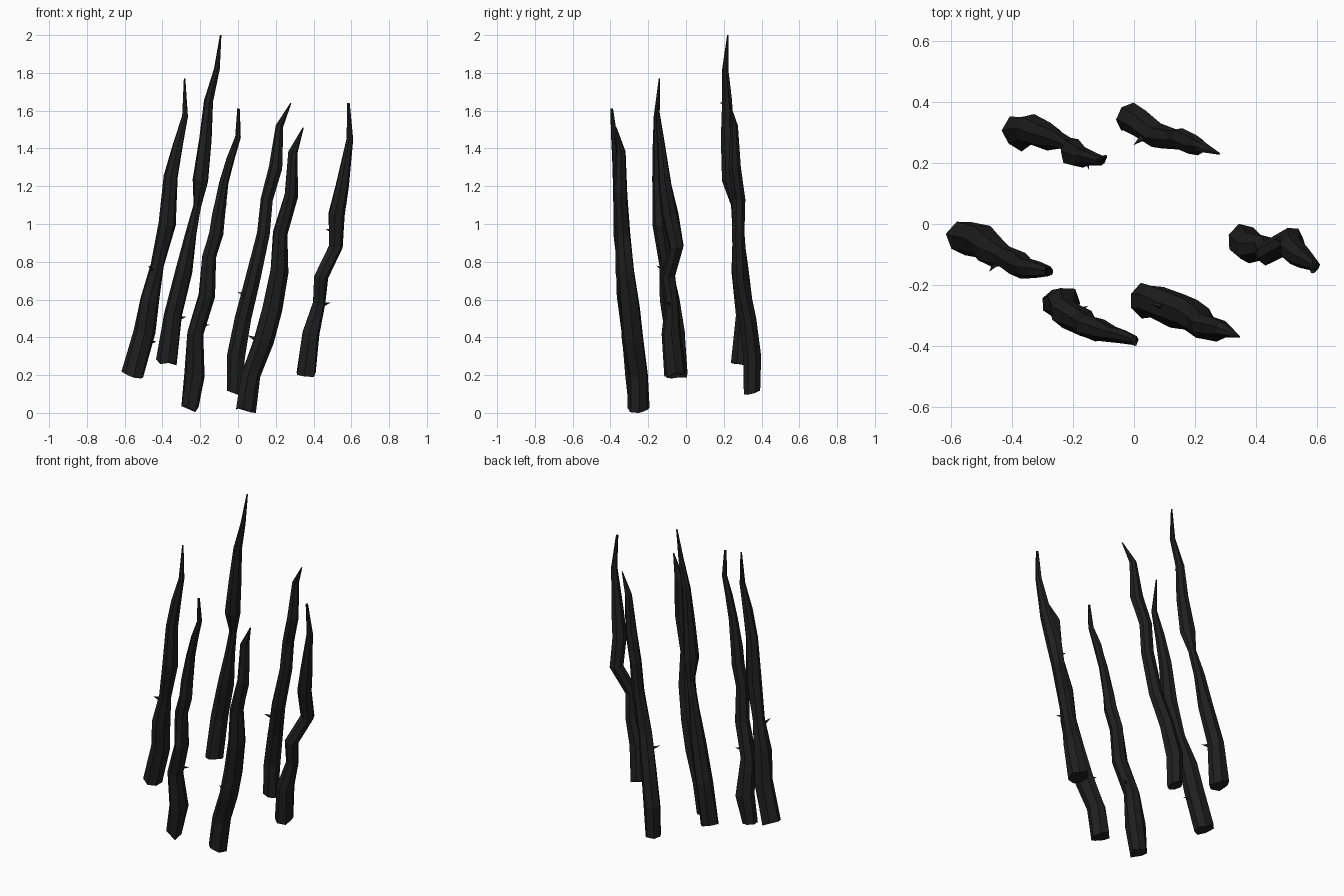
import bpy, bmesh, math, random
from mathutils import Vector

random.seed(4)
SIDES = 7

bark = bpy.data.materials.new("charcoal black")
bark.diffuse_color = (0.0135, 0.0135, 0.014, 1)


def add_thorn(bm, root, direction, length):
    """Short three-sided spike with its base sunk in the stem."""
    d = Vector(direction).normalized()
    u = d.orthogonal().normalized()
    v = d.cross(u)
    w = length * 0.3
    base = [bm.verts.new(root + w * (math.cos(a) * u + math.sin(a) * v))
            for a in (0, 2.1, 4.2)]
    tip = bm.verts.new(root + d * length)
    for i in range(3):
        bm.faces.new((base[i], base[(i + 1) % 3], tip))
    bm.faces.new(base[::-1])


def add_stem(name, path, thorns):
    """Crooked tapering stem; path rows are x, y, z, radius."""
    bm = bmesh.new()
    pts = [Vector(p[:3]) for p in path]
    axis = (pts[-1] - pts[0]).normalized()
    u = Vector((1, 0, 0))
    u = (u - axis * u.dot(axis)).normalized()
    v = axis.cross(u)
    twist = random.uniform(0, 1)
    rings = []
    for k, (p, row) in enumerate(zip(pts, path)):
        ring = []
        for i in range(SIDES):
            a = 2 * math.pi * i / SIDES + twist
            r = row[3] * random.uniform(0.93, 1.15)
            co = p + r * (math.cos(a) * u + math.sin(a) * v)
            if k == 0:
                co.z += random.uniform(-0.015, 0.015)   # ragged broken foot
            co.z = max(co.z, 0)
            ring.append(bm.verts.new(co))
        rings.append(ring)
    for a, b in zip(rings, rings[1:]):
        for i in range(SIDES):
            j = (i + 1) % SIDES
            bm.faces.new((a[i], a[j], b[j], b[i]))
    bm.faces.new(rings[0][::-1])
    bm.faces.new(rings[-1])
    # thorns: height, direction, length from the stem centre
    for z, direction, length in thorns:
        for a, b in zip(pts, pts[1:]):
            if a.z <= z < b.z:
                add_thorn(bm, a.lerp(b, (z - a.z) / (b.z - a.z)), direction, length)
    bmesh.ops.recalc_face_normals(bm, faces=bm.faces)
    mesh = bpy.data.meshes.new(name)
    bm.to_mesh(mesh)
    bm.free()
    mesh.materials.append(bark)
    bpy.context.collection.objects.link(bpy.data.objects.new(name, mesh))


add_stem("left_stem", [
    (-.555, -.045, .20, .058), (-.495, -.06, .43, .053), (-.47, -.085, .60, .050),
    (-.425, -.105, .78, .034), (-.375, -.135, 1.0, .042), (-.355, -.145, 1.25, .036),
    (-.318, -.15, 1.42, .027), (-.28, -.155, 1.57, .016), (-.283, -.14, 1.77, .004)],
    [(.74, (-.5, -.7, .5), .08), (.37, (1, -.3, .1), .085)])

add_stem("rear_left_stem", [
    (-.375, .30, .26, .055), (-.345, .31, .52, .048), (-.29, .29, .75, .045),
    (-.248, .275, .95, .030), (-.215, .26, 1.1, .022), (-.197, .235, 1.23, .043),
    (-.172, .222, 1.45, .034), (-.155, .22, 1.65, .026), (-.11, .208, 1.82, .015),
    (-.092, .222, 2.0, .004)],
    [(.50, (.9, -.5, .1), .085), (1.63, (.2, -1, .3), .045)])

add_stem("front_left_stem", [
    (-.257, -.262, .025, .043), (-.228, -.26, .20, .055), (-.225, -.29, .42, .045),
    (-.167, -.322, .62, .041), (-.155, -.335, .83, .036), (-.12, -.345, .95, .038),
    (-.105, -.35, 1.05, .033), (-.075, -.36, 1.22, .025), (-.04, -.368, 1.35, .022),
    (0, -.38, 1.46, .015), (.003, -.393, 1.61, .007)],
    [(.46, (.9, .4, .1), .07), (1.09, (1, 0, .3), .045)])

add_stem("rear_right_stem", [
    (-.015, .345, .11, .043), (-.01, .347, .30, .045), (.03, .325, .50, .042),
    (.08, .285, .70, .041), (.135, .277, .95, .034), (.153, .28, 1.13, .034),
    (.20, .26, 1.30, .033), (.22, .255, 1.52, .019), (.28, .23, 1.64, .003)],
    [(.61, (-.8, -.6, .4), .08)])

add_stem("front_right_stem", [
    (.037, -.25, .015, .053), (.065, -.25, .20, .053), (.13, -.28, .38, .053),
    (.175, -.295, .55, .053), (.215, -.32, .75, .048), (.225, -.335, .95, .039),
    (.278, -.345, 1.15, .036), (.29, -.345, 1.38, .024), (.345, -.37, 1.51, .003)],
    [(.37, (-.9, .2, .5), .085)])

add_stem("right_stem", [
    (.36, -.055, .21, .054), (.385, -.08, .42, .048), (.43, -.075, .58, .033),
    (.437, -.095, .72, .037), (.515, -.05, .88, .037), (.52, -.085, 1.05, .042),
    (.55, -.11, 1.2, .033), (.592, -.135, 1.45, .018), (.585, -.155, 1.64, .007)],
    [(.57, (.9, -.4, .2), .07), (.96, (-1, .3, .2), .06)])
